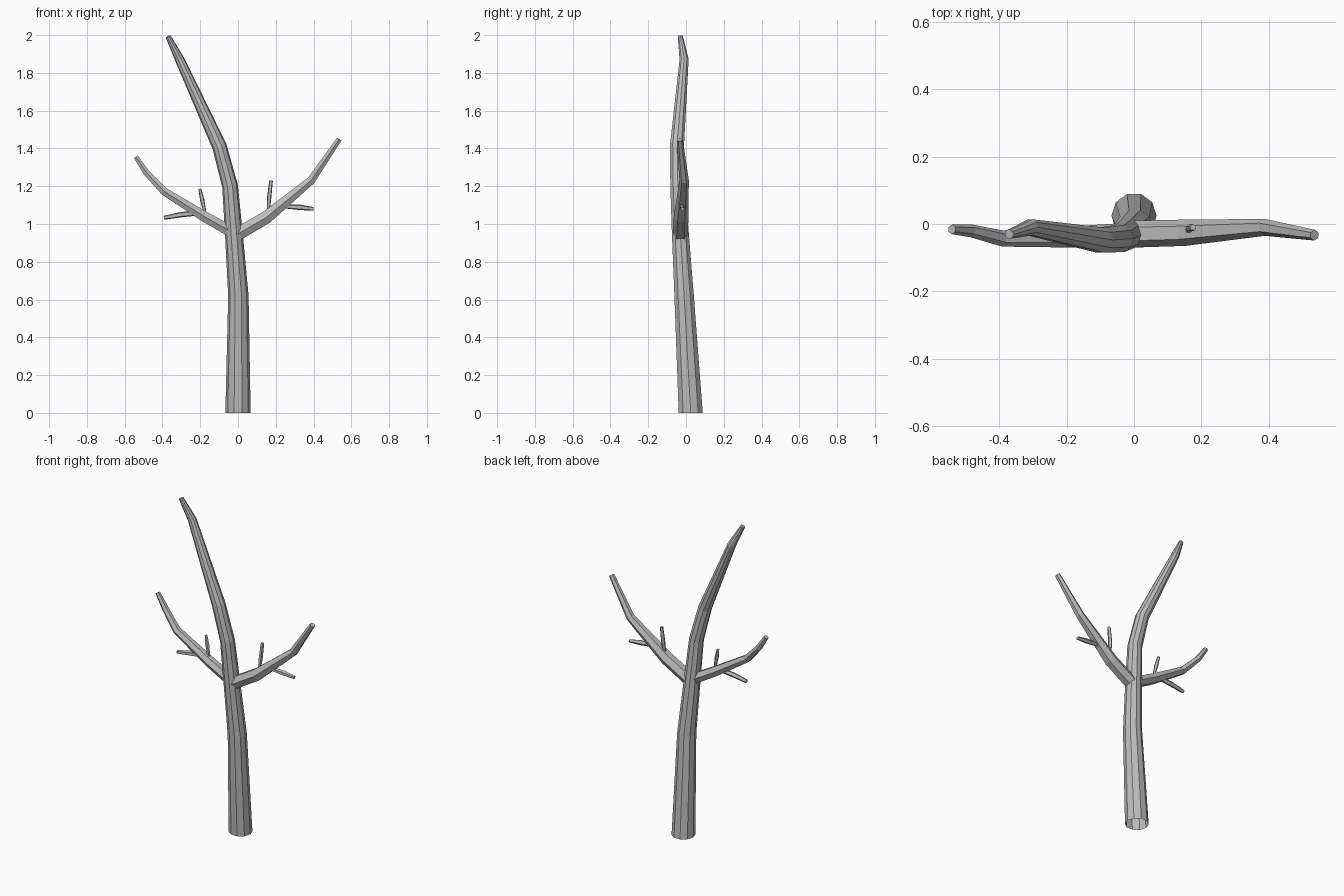
import bpy, bmesh, math
from mathutils import Vector

if "Cube" in bpy.data.objects:
    bpy.data.objects.remove(bpy.data.objects["Cube"])

bark = bpy.data.materials.new("grey_bark")
bark.diffuse_color = (0.5, 0.5, 0.5, 1)
bark.use_nodes = True
bark.node_tree.nodes["Principled BSDF"].inputs["Base Color"].default_value = bark.diffuse_color


def limb(name, points, sides, ref, flat_start=False, cap_start=True):
    """Tapered faceted tube through (x, y, z, radius) points."""
    pts = [Vector(p[:3]) for p in points]
    bm = bmesh.new()
    rings = []
    for i, p in enumerate(pts):
        d = (pts[min(i + 1, len(pts) - 1)] - pts[max(i - 1, 0)]).normalized()
        if flat_start and i == 0:
            d = Vector((0, 0, 1))
        u = (Vector(ref) - d * d.dot(Vector(ref))).normalized()
        v = d.cross(u)
        r = points[i][3]
        rings.append([bm.verts.new(p + r * (u * math.cos(a) + v * math.sin(a)))
                      for a in (2 * math.pi * k / sides for k in range(sides))])
    for a, b in zip(rings, rings[1:]):
        for k in range(sides):
            n = (k + 1) % sides
            bm.faces.new((a[k], a[n], b[n], b[k]))
    bm.faces.new(rings[-1])
    if cap_start:
        bm.faces.new(rings[0][::-1])
    mesh = bpy.data.meshes.new(name)
    bm.to_mesh(mesh)
    bm.free()
    mesh.materials.append(bark)
    bpy.context.collection.objects.link(bpy.data.objects.new(name, mesh))


# Trunk, open underneath, leaning into the tall leader
limb("trunk", [(0, .025, 0, .067), (.002, -.01, .62, .054),
               (-.022, -.03, .95, .047), (-.042, -.043, 1.2, .042),
               (-.098, -.048, 1.41, .039), (-.308, -.01, 1.87, .025),
               (-.37, -.03, 1.993, .014)], 10, (1, 0, 0),
     flat_start=True, cap_start=False)

# Main side limbs
limb("right_limb", [(-.005, -.03, .945, .04), (.15, -.026, 1.035, .039),
                    (.388, -.01, 1.232, .025), (.535, -.033, 1.448, .016)],
     6, (0, 1, 0))
limb("left_limb", [(-.01, -.03, .945, .034), (-.17, -.038, 1.035, .032),
                   (-.39, -.043, 1.172, .024), (-.485, -.02, 1.272, .019),
                   (-.54, -.016, 1.355, .014)], 6, (0, 1, 0))

# Small twigs
twigs = {
    "right_upright_twig": [(.16, -.02, 1.06, .008), (.165, -.012, 1.14, .012),
                           (.175, -.01, 1.23, .01)],
    "right_level_twig": [(.22, -.02, 1.095, .01), (.33, -.02, 1.088, .015),
                         (.4, -.018, 1.08, .01)],
    "left_upright_twig": [(-.175, -.035, 1.06, .008), (-.19, -.03, 1.13, .012),
                          (-.202, -.025, 1.185, .008)],
    "left_level_twig": [(-.17, -.035, 1.06, .012), (-.3, -.035, 1.05, .015),
                        (-.392, -.035, 1.033, .011)],
}
for name, path in twigs.items():
    limb(name, path, 5, (0, 1, 0))
